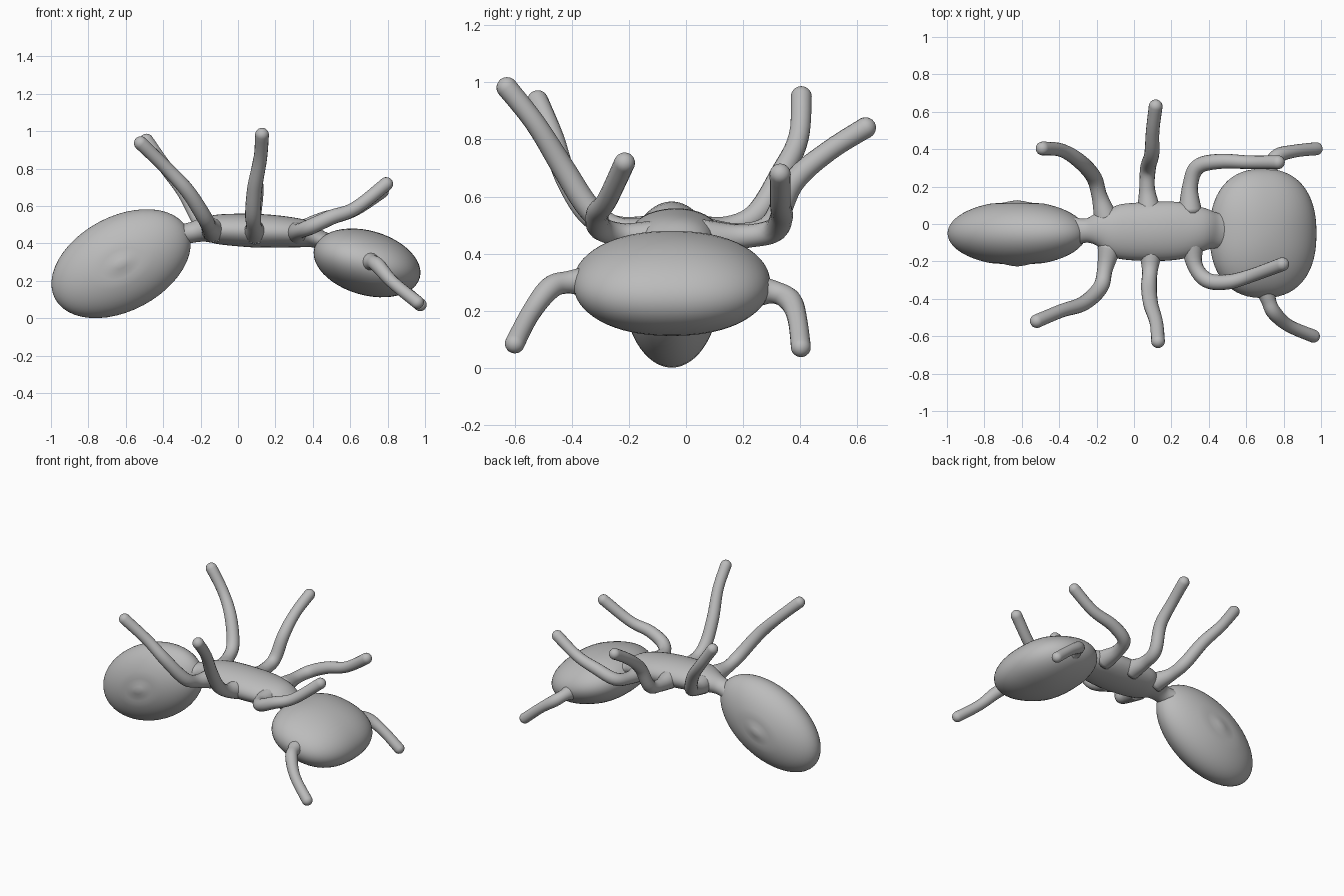
import bpy, bmesh, math
from mathutils import Vector, Matrix

if "Cube" in bpy.data.objects:
    bpy.data.objects.remove(bpy.data.objects["Cube"])

grey = bpy.data.materials.new("warm grey")
grey.diffuse_color = (0.5, 0.5, 0.5, 1)
grey.use_nodes = True
grey.node_tree.nodes["Principled BSDF"].inputs["Base Color"].default_value = grey.diffuse_color


def finish(name, bm):
    bmesh.ops.recalc_face_normals(bm, faces=bm.faces)
    mesh = bpy.data.meshes.new(name)
    bm.to_mesh(mesh)
    bm.free()
    mesh.materials.append(grey)
    for p in mesh.polygons:
        p.use_smooth = True
    obj = bpy.data.objects.new(name, mesh)
    bpy.context.collection.objects.link(obj)
    return obj


def catmull(keys, steps):
    """Smoothly sample a list of equal-length tuples."""
    k = [Vector(p) for p in keys]
    k = [k[0] * 2 - k[1]] + k + [k[-1] * 2 - k[-2]]
    out = []
    for i in range(1, len(k) - 2):
        a, b, c, d = k[i - 1:i + 3]
        for s in range(steps):
            t = s / steps
            out.append(0.5 * (2 * b + (c - a) * t + (2 * a - 5 * b + 4 * c - d) * t * t
                              + (3 * b - a - 3 * c + d) * t ** 3))
    return out + [k[-2]]


def loft(name, keys, sides=20, steps=6):
    """Sweep an ellipse along keys of (x, y, z, side radius, up radius); far end rounded."""
    pts = catmull(keys, steps)
    pos = [p.to_3d() if len(p) == 3 else Vector(p[:3]) for p in pts]
    rad = [(p[3], p[4]) for p in pts]
    # hemispherical tip
    end, (ra, rb) = pos[-1], rad[-1]
    d = (pos[-1] - pos[-2]).normalized()
    base = end - d * rb
    while len(pos) > 2 and (pos[-1] - base).dot(d) > -0.005:
        pos.pop()
        rad.pop()
    for i in range(7):
        a = math.radians(i * 14)
        pos.append(base + d * rb * math.sin(a))
        rad.append((ra * math.cos(a), rb * math.cos(a)))
    bm = bmesh.new()
    rings, up = [], Vector((0, 0, 1))
    for i, (p, r) in enumerate(zip(pos, rad)):
        t = (pos[min(i + 1, len(pos) - 1)] - pos[max(i - 1, 0)]).normalized()
        up = (up - t * up.dot(t)).normalized()
        side = up.cross(t)
        rings.append([bm.verts.new(p + side * r[0] * math.cos(a) + up * r[1] * math.sin(a))
                      for a in (math.tau * j / sides for j in range(sides))])
    for r0, r1 in zip(rings, rings[1:]):
        for j in range(sides):
            k = (j + 1) % sides
            bm.faces.new((r0[j], r0[k], r1[k], r1[j]))
    bm.faces.new(rings[0])
    bm.faces.new(rings[-1])
    return finish(name, bm)


def body_ball(name, centre, size, tilt, square=2.0, ripple=0.0):
    """Tilted ellipsoid with side poles; square > 2 makes the plan boxier."""
    bm = bmesh.new()
    bmesh.ops.create_uvsphere(bm, u_segments=48, v_segments=32, radius=1)
    turn = Matrix.Rotation(math.radians(-tilt), 3, 'Y')
    for v in bm.verts:
        x, z, y = v.co
        f = (abs(x) ** square + abs(y) ** square) ** (1 / square)
        h = math.hypot(x, y)
        if f > 1e-6:
            x, y = x * h / f, y * h / f
        # faint circular ridge on each flank
        y *= 1 + ripple * math.cos(min(math.hypot(x, z) * 14, 1.5 * math.pi))
        v.co = turn @ Vector((x * size[0], y * size[1], z * size[2])) + Vector(centre)
    return finish(name, bm)


# Main body
body_ball("abdomen", (-0.625, -0.05, 0.292), (0.40, 0.172, 0.252), 28, ripple=0.03)
body_ball("head", (0.69, -0.05, 0.296), (0.293, 0.345, 0.172), -16, square=2.35)
loft("thorax", [
    (-0.33, -0.04, 0.44, 0.08, 0.06), (-0.25, -0.035, 0.458, 0.065, 0.055),
    (-0.17, -0.03, 0.475, 0.105, 0.067), (-0.08, -0.04, 0.475, 0.145, 0.082),
    (0.10, -0.04, 0.468, 0.158, 0.09), (0.25, -0.035, 0.462, 0.152, 0.083),
    (0.36, -0.03, 0.45, 0.12, 0.072), (0.44, -0.035, 0.42, 0.095, 0.05),
    (0.54, -0.04, 0.38, 0.09, 0.05)], sides=32)


# Legs and feelers: path points, shared thickness pattern with a flared root
def limb(name, path, scale=1.0):
    radii = [0.065, 0.042, 0.042, 0.04, 0.036, 0.037]
    n = len(path) - 1
    keys = []
    for i, p in enumerate(path):
        r = scale * radii[min(round(i * 5 / n), 5)]
        keys.append((*p, r, r))
    loft(name, keys, sides=16)


limb("rear_leg_left", [(-0.15, 0.03, 0.47), (-0.185, 0.15, 0.49), (-0.215, 0.25, 0.54),
                       (-0.29, 0.335, 0.68), (-0.39, 0.395, 0.81), (-0.51, 0.405, 0.98)])
limb("rear_leg_right", [(-0.13, -0.12, 0.47), (-0.155, -0.24, 0.49), (-0.18, -0.34, 0.54),
                        (-0.27, -0.425, 0.68), (-0.39, -0.465, 0.81), (-0.545, -0.53, 0.96)])
limb("middle_leg_left", [(0.08, 0.07, 0.46), (0.07, 0.19, 0.465), (0.075, 0.30, 0.50),
                         (0.095, 0.375, 0.65), (0.10, 0.50, 0.76), (0.12, 0.66, 0.86)])
limb("middle_leg_right", [(0.09, -0.14, 0.46), (0.085, -0.25, 0.49), (0.08, -0.34, 0.56),
                          (0.09, -0.43, 0.70), (0.12, -0.53, 0.86), (0.13, -0.65, 1.01)])
limb("front_leg_left", [(0.30, 0.06, 0.455), (0.30, 0.20, 0.46), (0.34, 0.305, 0.48),
                        (0.46, 0.335, 0.53), (0.62, 0.33, 0.58), (0.80, 0.33, 0.70)])
limb("front_leg_right", [(0.31, -0.09, 0.455), (0.325, -0.22, 0.465), (0.39, -0.30, 0.49),
                         (0.50, -0.31, 0.54), (0.63, -0.275, 0.59), (0.82, -0.205, 0.74)])
limb("feeler_left", [(0.72, 0.23, 0.27), (0.73, 0.31, 0.265), (0.77, 0.365, 0.235),
                     (0.86, 0.39, 0.17), (1.0, 0.405, 0.05)], 0.95)
limb("feeler_right", [(0.70, -0.33, 0.30), (0.72, -0.41, 0.30), (0.75, -0.475, 0.28),
                      (0.83, -0.545, 0.19), (0.985, -0.61, 0.065)], 0.95)
